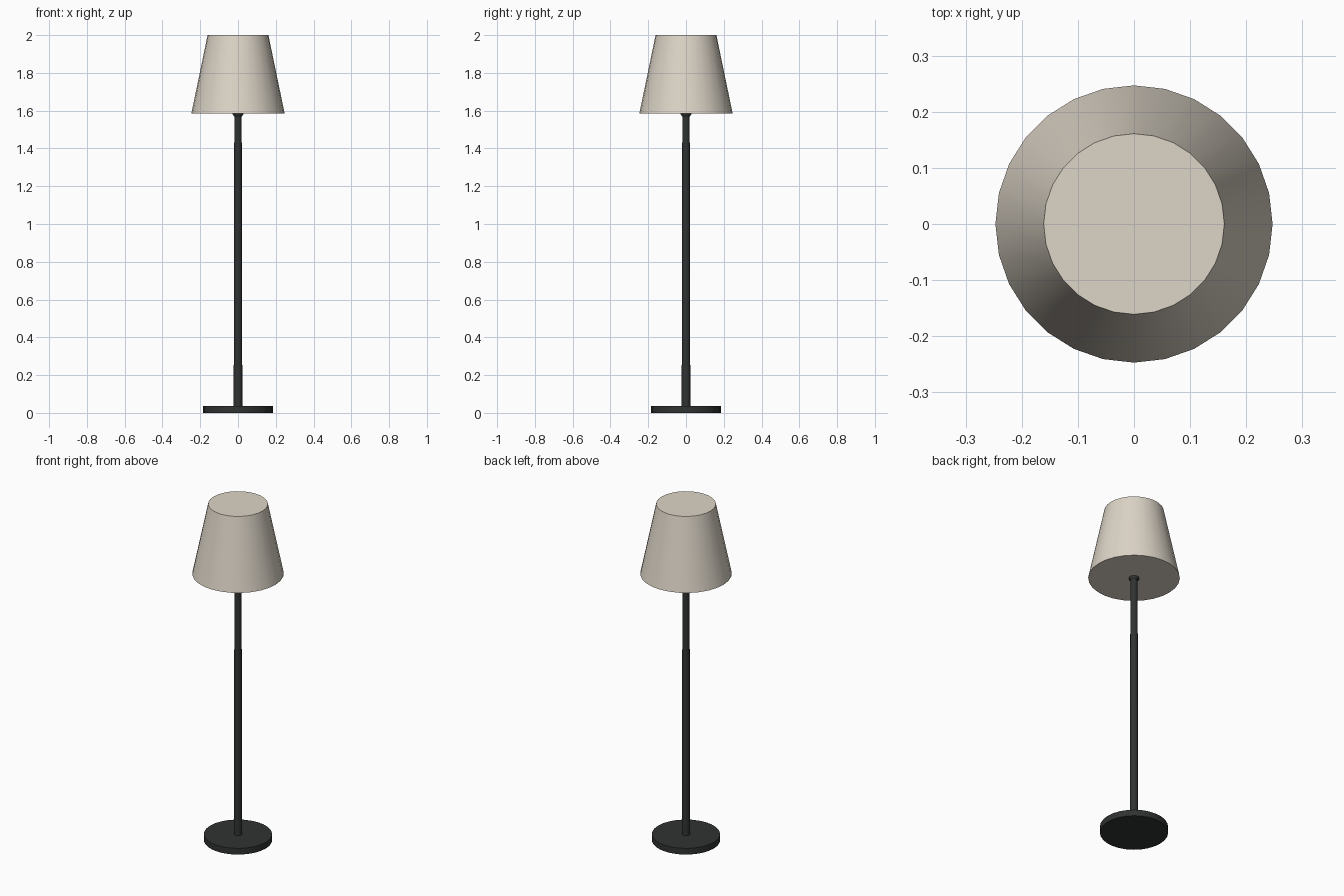
import bpy, bmesh, math

if "Cube" in bpy.data.objects:
    bpy.data.objects.remove(bpy.data.objects["Cube"])


def material(name, colour):
    m = bpy.data.materials.new(name)
    m.diffuse_color = colour
    m.use_nodes = True
    m.node_tree.nodes["Principled BSDF"].inputs["Base Color"].default_value = m.diffuse_color
    return m


def lathe(name, profile, sides, mat):
    """Capped solid of revolution around z from (radius, height) points."""
    bm = bmesh.new()
    rings = [[bm.verts.new((r * math.cos(2 * math.pi * i / sides),
                            r * math.sin(2 * math.pi * i / sides), z))
              for i in range(sides)] for r, z in profile]
    for low, high in zip(rings, rings[1:]):
        for i in range(sides):
            j = (i + 1) % sides
            bm.faces.new((low[i], low[j], high[j], high[i]))
    bm.faces.new(rings[0][::-1])
    bm.faces.new(rings[-1])
    mesh = bpy.data.meshes.new(name)
    bm.to_mesh(mesh)
    bm.free()
    mesh.materials.append(mat)
    ob = bpy.data.objects.new(name, mesh)
    bpy.context.collection.objects.link(ob)
    bpy.ops.object.select_all(action='DESELECT')
    ob.select_set(True)
    bpy.context.view_layer.objects.active = ob
    bpy.ops.object.shade_smooth_by_angle(angle=math.radians(35))
    return ob


dark = material("dark_metal", (0.03, 0.032, 0.032, 1))
cream = material("cream_fabric", (0.72, 0.66, 0.57, 1))

# Round foot
lathe("base", [(0.184, 0), (0.184, 0.037)], 28, dark)
# Slightly tapering pole
lathe("pole", [(0.023, 0.03), (0.0195, 1.59)], 16, dark)
# Small flared collar under the shade
lathe("collar", [(0.021, 1.57), (0.028, 1.58), (0.028, 1.60)], 16, dark)
# Closed tapered lampshade
lathe("lampshade", [(0.247, 1.585), (0.161, 2.0)], 28, cream)
